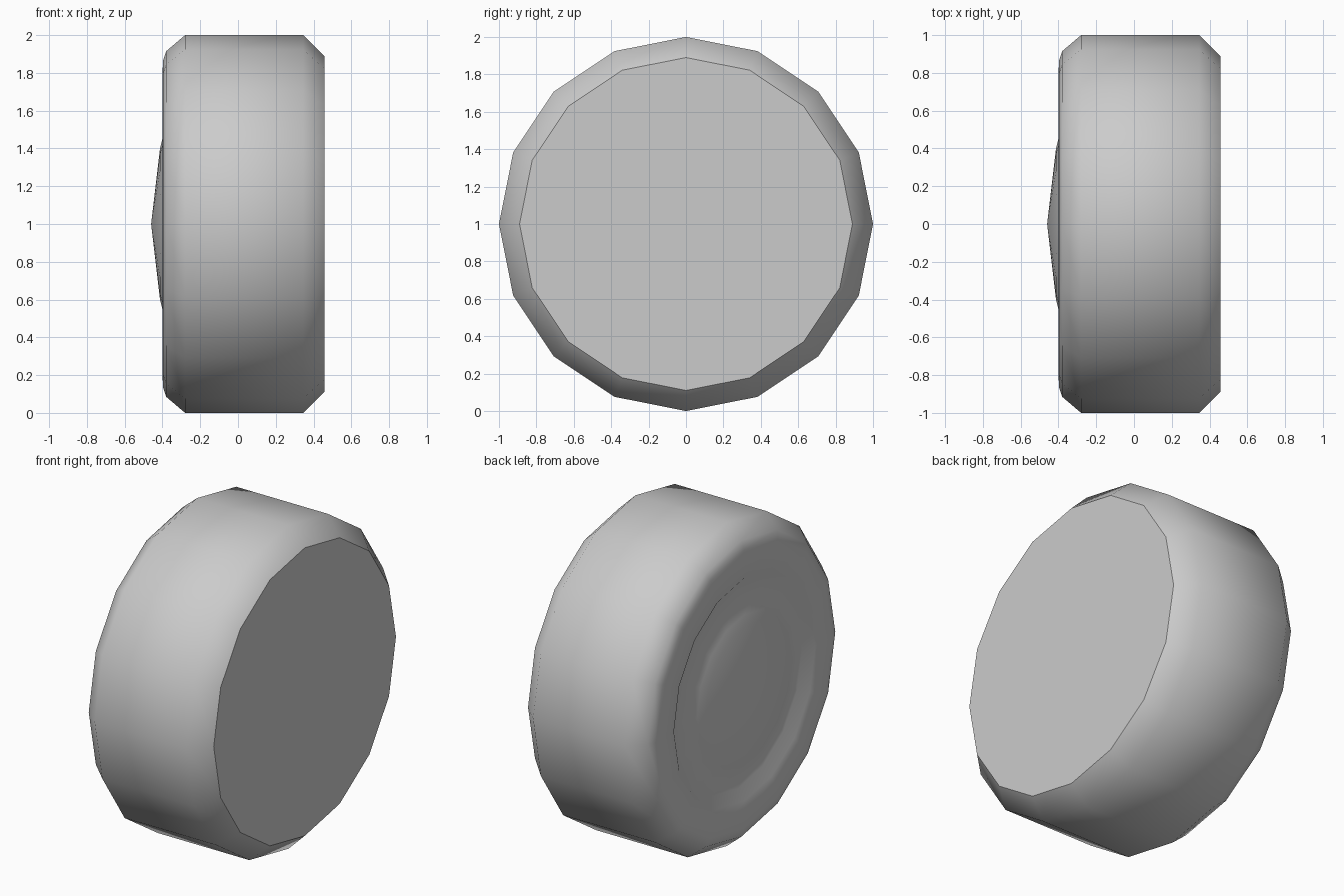
import bpy, bmesh, math

if "Cube" in bpy.data.objects:
    bpy.data.objects.remove(bpy.data.objects["Cube"])

SIDES = 16

# wheel cross-section as (x, radius), from the flat inner side to the hub
PROFILE = [(0.457, 0.89), (0.345, 1.0), (-0.28, 1.0), (-0.38, 0.915),
           (-0.398, 0.86), (-0.40, 0.69), (-0.355, 0.625),
           (-0.398, 0.46), (-0.413, 0.40)]
HUB_TIP = -0.46

bm = bmesh.new()


def ring(x, r):
    return [bm.verts.new((x, r * math.sin(2 * math.pi * i / SIDES),
                          1 + r * math.cos(2 * math.pi * i / SIDES)))
            for i in range(SIDES)]


# tyre, rim recess and hub dome
rings = [ring(x, r) for x, r in PROFILE]
for a, b in zip(rings, rings[1:]):
    for i in range(SIDES):
        j = (i + 1) % SIDES
        bm.faces.new((a[i], a[j], b[j], b[i]))
tip = bm.verts.new((HUB_TIP, 0, 1))
for i in range(SIDES):
    bm.faces.new((rings[-1][i], rings[-1][(i + 1) % SIDES], tip))
for f in bm.faces:
    f.smooth = True

# flat inner side with a hard edge
cap = bm.faces.new(rings[0])
for e in cap.edges:
    e.smooth = False
bmesh.ops.recalc_face_normals(bm, faces=bm.faces[:])

mesh = bpy.data.meshes.new("wheel")
bm.to_mesh(mesh)
bm.free()
wheel = bpy.data.objects.new("wheel", mesh)
bpy.context.collection.objects.link(wheel)
